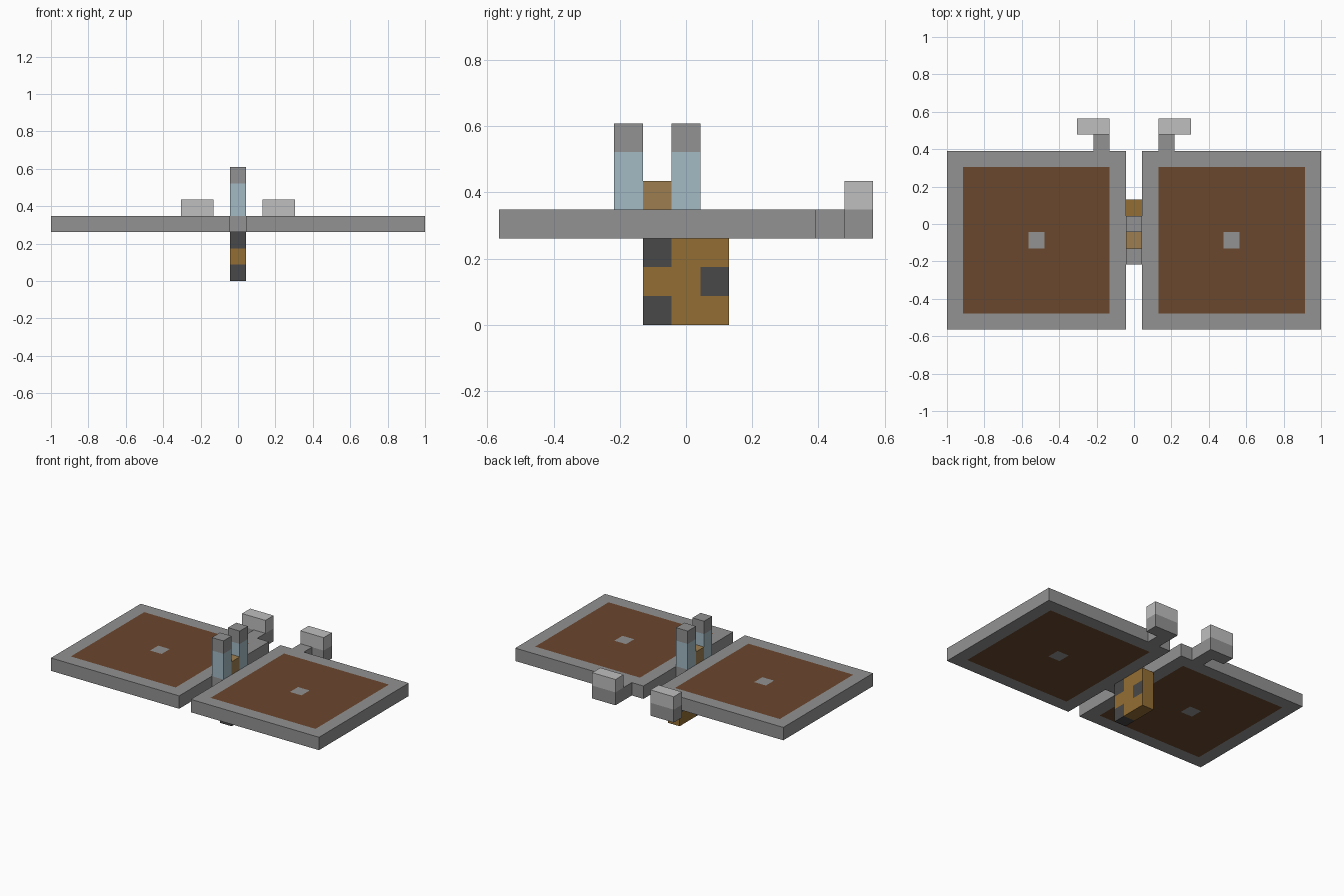
import bpy, bmesh
from mathutils import Vector

if "Cube" in bpy.data.objects:
    bpy.data.objects.remove(bpy.data.objects["Cube"], do_unlink=True)

CELL = 2 / 23  # the whole model sits on a grid of cubes


def linear(c):
    c /= 255
    return c / 12.92 if c <= 0.04045 else ((c + 0.055) / 1.055) ** 2.4


def material(name, r, g, b):
    m = bpy.data.materials.new(name)
    m.use_nodes = True
    color = (linear(r), linear(g), linear(b), 1)
    m.diffuse_color = color
    m.node_tree.nodes["Principled BSDF"].inputs["Base Color"].default_value = color
    return m


GREY = material("grey", 146, 146, 146)
PALE = material("pale grey", 191, 191, 191)
BROWN = material("brown", 107, 71, 46)
GOLD = material("gold", 148, 110, 52)
TAN = material("tan", 157, 127, 80)
DARK = material("charcoal", 72, 72, 72)
BLUE = material("pale blue", 163, 186, 195)


def box(name, low, high, mats, cuts=(), rule=None):
    """Box in cell units, sliced by (axis, position) cuts; rule picks each face's material."""
    low, high = Vector(low), Vector(high)
    bm = bmesh.new()
    bmesh.ops.create_cube(bm, size=1)
    for v in bm.verts:
        v.co = (low + high) / 2 + v.co * (high - low)
    for axis, pos in cuts:
        normal = Vector((0, 0, 0))
        normal[axis] = 1
        bmesh.ops.bisect_plane(bm, geom=bm.verts[:] + bm.edges[:] + bm.faces[:],
                               plane_co=normal * pos, plane_no=normal)
    bm.normal_update()
    if rule:
        for f in bm.faces:
            f.material_index = int(rule(f.calc_center_median(), f.normal))
    bmesh.ops.scale(bm, vec=(CELL, CELL, CELL), verts=bm.verts)
    mesh = bpy.data.meshes.new(name)
    bm.to_mesh(mesh)
    bm.free()
    for m in mats:
        mesh.materials.append(m)
    obj = bpy.data.objects.new(name, mesh)
    bpy.context.collection.objects.link(obj)


def panel_rule(cx, cy):
    # brown between the outer border and the small centre square
    return lambda c, n: 0.5 < max(abs(c.x - cx), abs(c.y - cy)) < 4.5


for side, label in ((1, "left"), (-1, "right")):
    # wide flat wing
    cx, cy = 6 * side, -1
    cuts = [(axis, mid + off) for axis, mid in ((0, cx), (1, cy))
            for off in (-4.5, -0.5, 0.5, 4.5)]
    box(label + "_wing", (cx - 5.5, cy - 5.5, 3), (cx + 5.5, cy + 5.5, 4),
        [GREY, BROWN], cuts, panel_rule(cx, cy))
    # rear stem and upright tail block
    box(label + "_tail_stem", (2 * side - 0.5, 4.5, 3), (2 * side + 0.5, 5.5, 4), [GREY])
    box(label + "_tail_block", (2.5 * side - 1, 5.5, 3), (2.5 * side + 1, 6.5, 5),
        [GREY, PALE], [(2, 4)], lambda c, n: c.z > 4)


def body_rule(c, n):
    # staggered dark patches: front top and bottom, rear middle on the sides
    middle_row = 1 < c.z < 2
    if c.y < -0.5:
        return not middle_row
    return c.y > 0.5 and middle_row and n.y < 0.5


# patched lower body, bridge between the wings, and head
box("lower_body", (-0.5, -1.5, 0), (0.5, 1.5, 3), [GOLD, DARK],
    [(1, -0.5), (1, 0.5), (2, 1), (2, 2)], body_rule)
box("bridge", (-0.5, -2.5, 3), (0.5, 0.5, 4), [GREY])
box("head", (-0.5, -1.5, 4), (0.5, -0.5, 5), [TAN])

# two grey-tipped posts
for label, y in (("front", -2), ("rear", 0)):
    box(label + "_post", (-0.5, y - 0.5, 4), (0.5, y + 0.5, 7),
        [BLUE, GREY], [(2, 6)], lambda c, n: c.z > 6)
